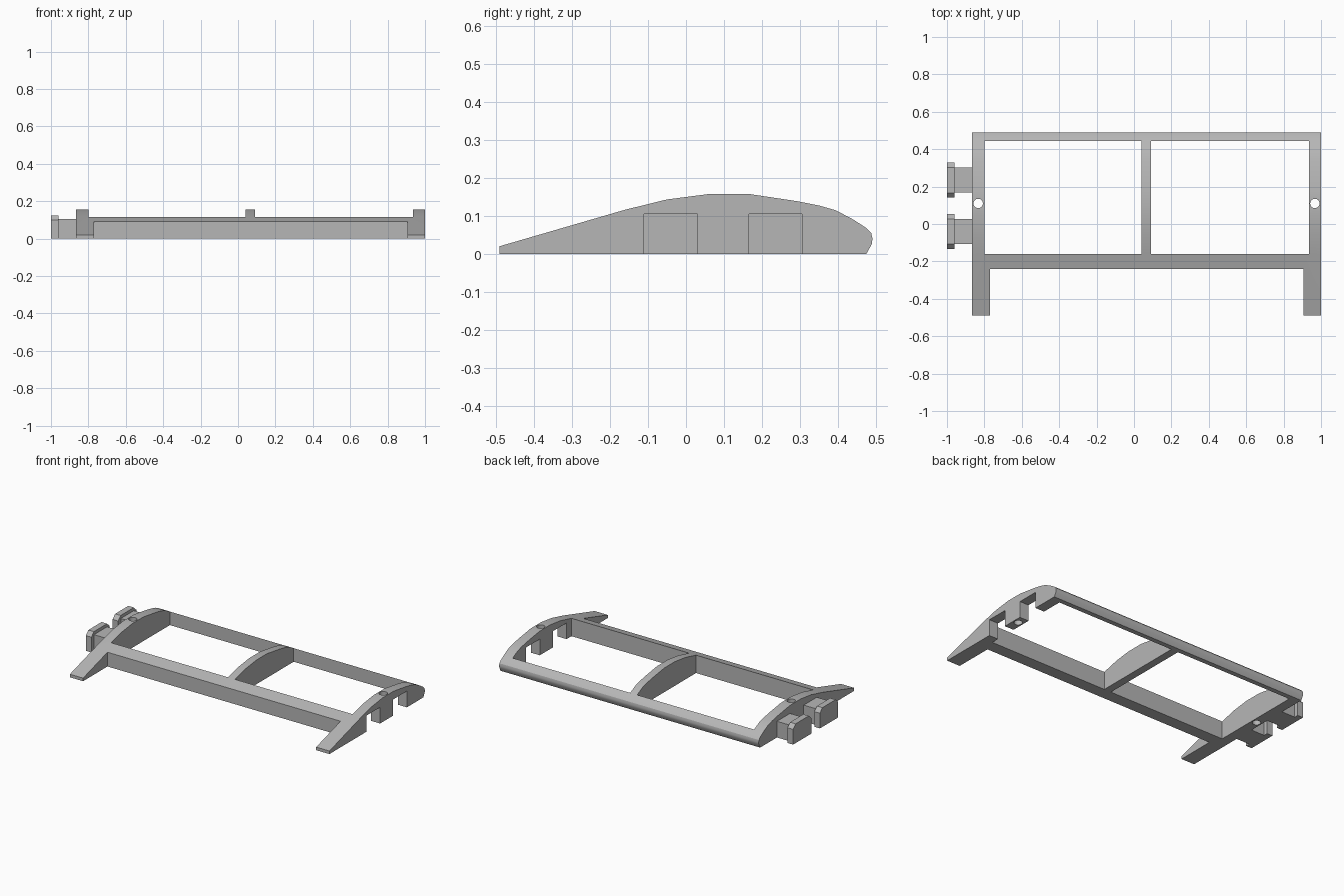
import bpy, bmesh, math
from mathutils import Matrix

if "Cube" in bpy.data.objects:
    bpy.data.objects.remove(bpy.data.objects["Cube"], do_unlink=True)

grey = bpy.data.materials.new("light_grey")
grey.use_nodes = True
colour = (0.47, 0.47, 0.47, 1)
grey.diffuse_color = colour
grey.node_tree.nodes["Principled BSDF"].inputs["Base Color"].default_value = colour


def finish(name, bm):
    bmesh.ops.recalc_face_normals(bm, faces=bm.faces)
    mesh = bpy.data.meshes.new(name)
    bm.to_mesh(mesh)
    bm.free()
    mesh.materials.append(grey)
    obj = bpy.data.objects.new(name, mesh)
    bpy.context.collection.objects.link(obj)
    return obj


def extrude_x(name, profile, x0, x1):
    """Solid with a (y, z) outline running from x0 to x1."""
    bm = bmesh.new()
    face = bm.faces.new([bm.verts.new((x0, y, z)) for y, z in profile])
    ext = bmesh.ops.extrude_face_region(bm, geom=[face])
    verts = [v for v in ext["geom"] if isinstance(v, bmesh.types.BMVert)]
    bmesh.ops.translate(bm, verts=verts, vec=(x1 - x0, 0, 0))
    return finish(name, bm)


def box(name, x0, x1, y0, y1, z0, z1):
    return extrude_x(name, [(y0, z0), (y1, z0), (y1, z1), (y0, z1)], x0, x1)


def pin(name, x, y, radius):
    bm = bmesh.new()
    bmesh.ops.create_cone(bm, cap_ends=True, segments=32, radius1=radius, radius2=radius,
                          depth=1, matrix=Matrix.Translation((x, y, 0)))
    return finish(name, bm)


# Wing body: airfoil section along the span
airfoil = [(-0.49, 0), (0.474, 0), (0.488, 0.025), (0.49, 0.04), (0.487, 0.054),
           (0.474, 0.068), (0.435, 0.093), (0.392, 0.115), (0.35, 0.127), (0.295, 0.138),
           (0.168, 0.157), (0.058, 0.157), (-0.05, 0.143), (-0.16, 0.116), (-0.49, 0.02)]
frame = extrude_x("wing_frame", airfoil, -0.865, 1.0)

# Openings between ribs, trailing gap, socket notches and bolt holes
socket_centres = (-0.04, 0.235)
cutters = [box("bay_right", -0.8, 0.04, -0.16, 0.443, -1, 1),
           box("bay_left", 0.09, 0.935, -0.16, 0.443, -1, 1),
           box("trailing_gap", -0.77, 0.905, -0.7, -0.24, -1, 1)]
cutters += [box("socket", 0.9, 1.1, c - 0.07, c + 0.07, -1, 0.105) for c in socket_centres]
cutters += [pin("bolt_hole", x, 0.11, 0.025) for x in (-0.833, 0.967)]
for cutter in cutters:
    cutter.hide_render = True
    mod = frame.modifiers.new("cut", "BOOLEAN")
    mod.operation, mod.solver, mod.object = "DIFFERENCE", "EXACT", cutter

# Apply the cuts and discard the cutters
bpy.context.view_layer.update()
cut = bpy.data.meshes.new_from_object(frame.evaluated_get(bpy.context.evaluated_depsgraph_get()))
frame.modifiers.clear()
frame.data = cut
for cutter in cutters:
    bpy.data.objects.remove(cutter, do_unlink=True)

# Connector pegs: neck plus wider head with chamfered top corners
for side, c in zip(("front", "back"), socket_centres):
    box(side + "_peg_neck", -0.965, -0.86, c - 0.067, c + 0.067, 0, 0.105)
    w, h, k = 0.094, 0.125, 0.026
    head = [(c - w, 0), (c + w, 0), (c + w, h - k), (c + w - k, h), (c - w + k, h), (c - w, h - k)]
    extrude_x(side + "_peg_head", head, -1.0, -0.96)

# Smooth the nose, keep the rib edges sharp
bpy.ops.object.select_all(action="DESELECT")
frame.select_set(True)
bpy.context.view_layer.objects.active = frame
bpy.ops.object.shade_smooth_by_angle(angle=math.radians(28))
